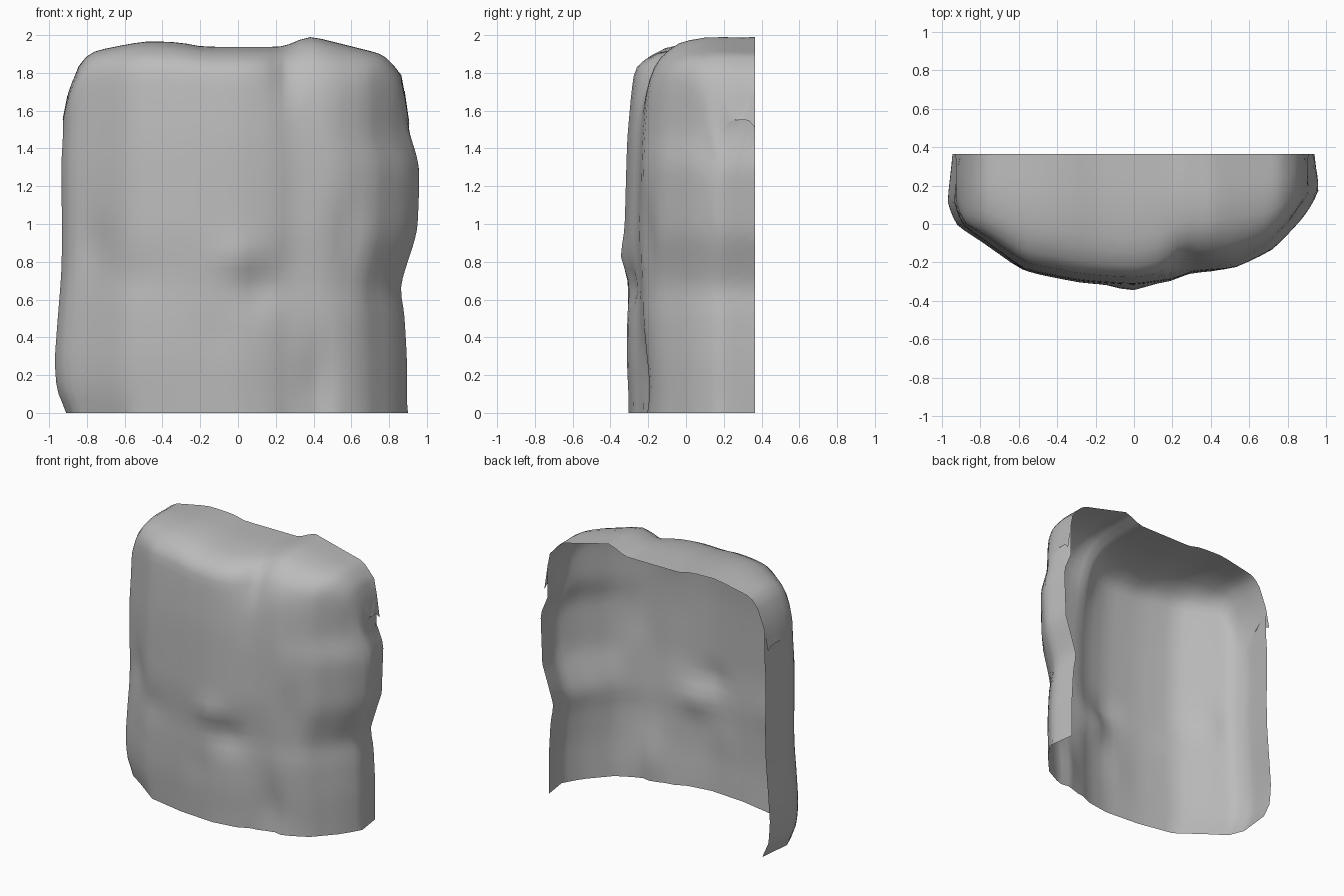
import bpy, bmesh, math

if "Cube" in bpy.data.objects:
    bpy.data.objects.remove(bpy.data.objects["Cube"])

BACK = 0.365


def interp(table, v, k=1):
    """Linear lookup of column k, keyed on column 0."""
    if v <= table[0][0]:
        return table[0][k]
    for a, b in zip(table, table[1:]):
        if v <= b[0]:
            return a[k] + (b[k] - a[k]) * (v - a[0]) / (b[0] - a[0])
    return table[-1][k]


# Ground plan from one back edge round the front: sideways and forward share
plan = [(-.97, 0), (-1, .37), (-.95, .54), (-.82, .66), (-.6, .88), (-.3, .96),
        (0, .99), (.2, .95), (.3, .89), (.55, .86), (.75, .72), (.9, .5),
        (.95, .4), (1, .28), (.97, 0)]

# Height, left reach, right reach, front reach
reach = [(0, .91, .90, .31), (.12, .965, .90, .315), (.28, .975, .90, .325),
         (.54, .955, .885, .325), (.66, .945, .86, .32), (.76, .938, .89, .325),
         (.95, .935, .955, .335), (1.32, .94, .97, .325), (1.46, .93, .91, .32),
         (1.68, .93, .91, .30), (1.85, .93, .91, .28), (1.95, .92, .90, .22)]

# Outline of the top edge
rim = [(-.94, 1.45), (-.89, 1.7), (-.82, 1.88), (-.75, 1.92), (-.5, 1.97),
       (-.3, 1.965), (-.2, 1.94), (.25, 1.94), (.38, 2.0), (.78, 1.9),
       (.88, 1.79), (.93, 1.45)]

# Dents (positive) and bumps (negative): x, z, width, height, depth
dents = [(-.01, .83, .10, .07, -.04), (.12, .66, .10, .10, .05),
         (.43, .18, .07, .22, .06), (.56, .95, .05, .16, .05),
         (-.76, .88, .07, .14, .05), (.26, 1.85, .07, .16, .07),
         (.62, .55, .10, .2, -.02), (-.1, .4, .08, .15, .015),
         (-.55, .72, .1, .08, .02), (.5, 1.9, .25, .12, .05)]


def wall_point(u, f, t):
    top = interp(rim, u * .92)
    z = t * top
    x = u * interp(reach, z, 1 if u < 0 else 2)
    y = BACK - f * (BACK + interp(reach, z, 3))
    y += .09 * f * max(0, (t - .93) / .055) ** 2
    for cx, cz, w, h, d in dents:
        y += f * d * math.exp(-((x - cx) / w) ** 2 - ((z - cz) / h) ** 2)
    return x, y, z, top


# Columns: subdivide each plan span
columns = []
for a, b in zip(plan, plan[1:]):
    n = max(2, round(math.dist(a, b) / .07))
    columns += [(a[0] + (b[0] - a[0]) * i / n, a[1] + (b[1] - a[1]) * i / n)
                for i in range(n)]
columns.append(plan[-1])

wall_rows = [.92 * i / 28 for i in range(29)] + [.945, .965, .985]
cap_rows = [.12, .35, .6, .8, 1]

# Open shell: front wall rolling over into the top
bm = bmesh.new()
grid = []
for u, f in columns:
    line = []
    for t in wall_rows:
        x, y, z, top = wall_point(u, f, t)
        line.append(bm.verts.new((x, y, z)))
    for s in cap_rows:
        rise = min(1, s / .35)
        cap_z = z + (top - z) * rise - .015 * max(0, s - .5)
        line.append(bm.verts.new((x, y + (BACK - y) * s, cap_z)))
    grid.append(line)
for a, b in zip(grid, grid[1:]):
    for j in range(len(a) - 1):
        bm.faces.new((a[j], b[j], b[j + 1], a[j + 1]))
bmesh.ops.remove_doubles(bm, verts=bm.verts, dist=.0005)
# Soften the linear spans, keeping the open border in place
inner = [v for v in bm.verts if not v.is_boundary]
for _ in range(2):
    bmesh.ops.smooth_vert(bm, verts=inner, factor=.4,
                          use_axis_x=True, use_axis_y=True, use_axis_z=True)

mesh = bpy.data.meshes.new("rock_face")
bm.to_mesh(mesh)
bm.free()
rock = bpy.data.objects.new("rock_face", mesh)
bpy.context.collection.objects.link(rock)

# Plain grey stone
stone = bpy.data.materials.new("grey_stone")
stone.use_nodes = True
colour = (.5, .5, .5, 1)
stone.diffuse_color = colour
stone.node_tree.nodes["Principled BSDF"].inputs["Base Color"].default_value = colour
mesh.materials.append(stone)

bpy.context.view_layer.objects.active = rock
rock.select_set(True)
bpy.ops.object.shade_smooth_by_angle(angle=math.radians(60))
